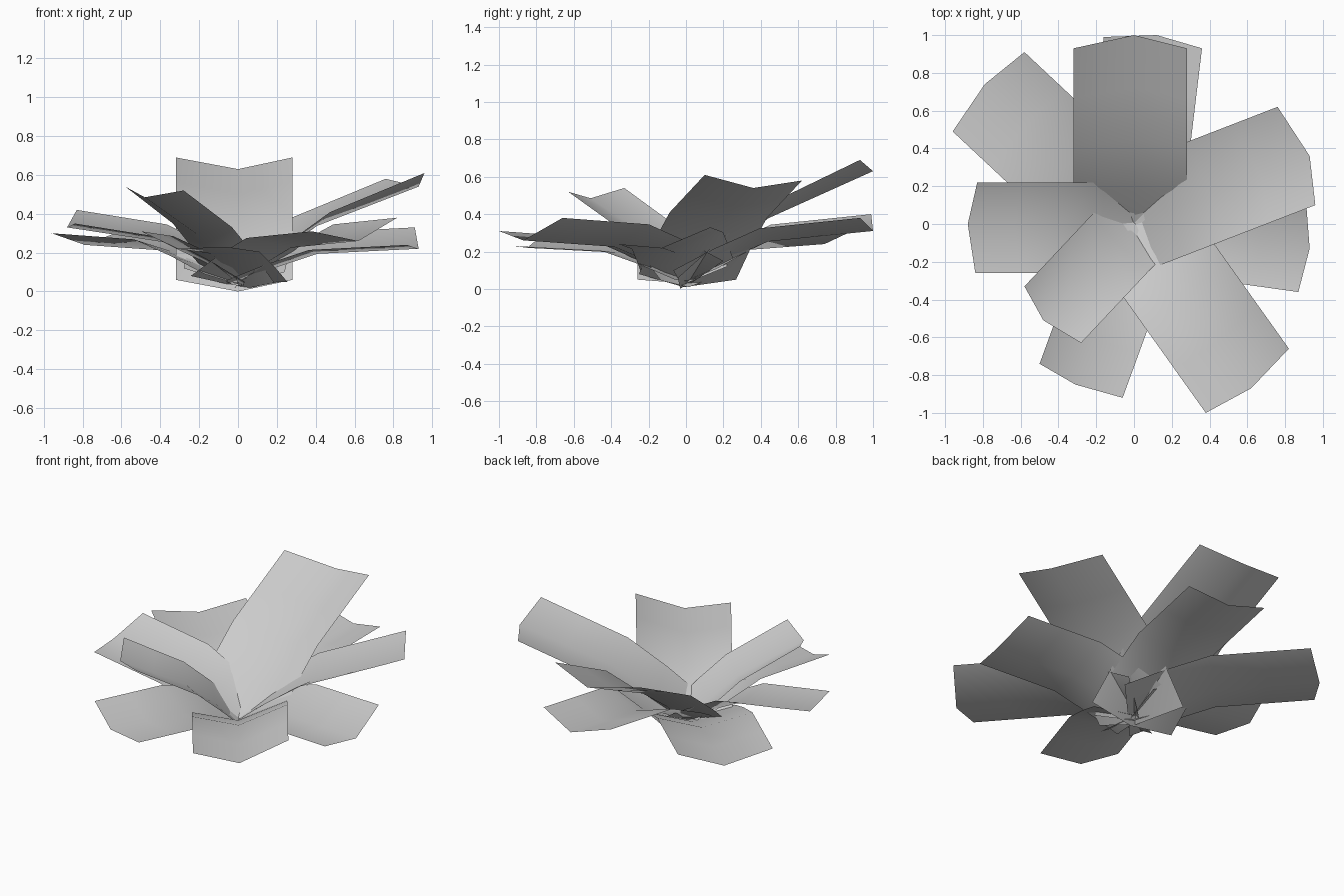
import bpy
from mathutils import Vector

if "Cube" in bpy.data.objects:
    bpy.data.objects.remove(bpy.data.objects["Cube"])

# Each leaf: tip corners (right, middle, left as seen from the stem), base height, bend height fraction
LEAVES = {
    "upright_leaf_back":  ((.28, .93, .69), (0, 1.0, .63), (-.32, .93, .69), 0.0, .60),
    "upright_leaf_right": ((.96, .10, .61), (.93, .36, .54), (.76, .62, .58), .01, .62),
    "upright_leaf_left":  ((-.58, -.33, .54), (-.48, -.51, .485), (-.28, -.63, .52), .01, .60),
    "low_leaf_right":     ((.87, -.36, .24), (.93, -.13, .22), (.91, .13, .33), .035, .86),
    "low_leaf_front_right": ((.38, -1.0, .31), (.62, -.87, .26), (.82, -.66, .38), .03, .85),
    "low_leaf_front":     ((-.50, -.74, .31), (-.31, -.85, .22), (-.06, -.92, .23), .04, .86),
    "low_leaf_left":      ((-.83, .22, .42), (-.88, 0, .33), (-.84, -.26, .35), .03, .75),
    "low_leaf_back_left": ((-.58, .91, .32), (-.79, .74, .24), (-.96, .49, .30), .03, .85),
    "low_leaf_back":      ((.36, .93, .38), (.12, 1.0, .31), (-.16, .99, .40), .03, .80),
}


def leaf(name, right, mid, left, z0, bend):
    """Folded strip rising steeply from the centre, then flattening to its tip."""
    mid = Vector(mid)
    flat = Vector((mid.x, mid.y, 0))
    length = flat.length
    along = flat.normalized()
    # run along the leaf, and share of the rise reached there
    rows = [(-.03, 0), (.19, bend * .52), (.44, bend), (.72, (1 + bend) / 2), (1, 1)]
    verts = []
    corners = [Vector(right), mid, Vector(left)]
    corners.sort(key=lambda c: along.cross(c - mid).z)
    for run, rise in rows:
        centre = along * (run * length)
        centre.z = z0 + (mid.z - z0) * rise
        for c in corners:
            off = c - mid
            slide = off.dot(along)
            verts.append(centre + off - along * slide * (1 - max(run, .2)))
    faces = []
    for i in range(len(rows) - 1):
        for j in range(2):
            a = i * 3 + j
            faces.append((a, a + 3, a + 4, a + 1))
    mesh = bpy.data.meshes.new(name)
    mesh.from_pydata(verts, [], faces)
    mesh.flip_normals() if mesh.polygons[0].normal.z < 0 else None
    mesh.shade_smooth()
    ob = bpy.data.objects.new(name, mesh)
    bpy.context.collection.objects.link(ob)
    return ob


# Rosette of leaves
for leaf_name, data in LEAVES.items():
    leaf(leaf_name, *data)
